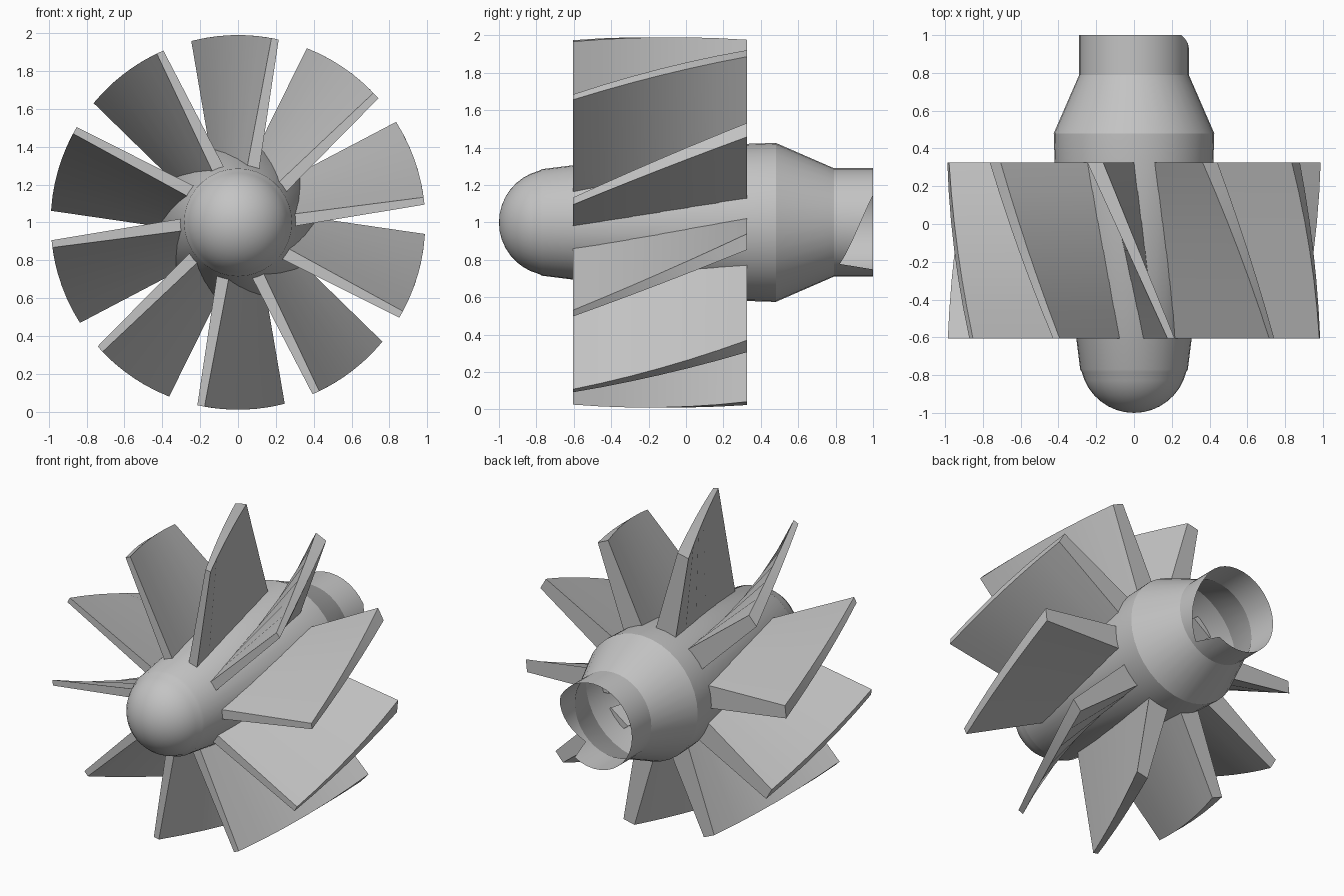
import bpy
import bmesh
from math import sin, cos, pi, radians, sqrt, degrees

if "Cube" in bpy.data.objects:
    bpy.data.objects.remove(bpy.data.objects["Cube"])

AXIS_Z = 1.0
SIDES = 36
BLADES = 10
TIP_RADIUS = 0.99

grey = bpy.data.materials.new("plain_grey")
grey.use_nodes = True
colour = (0.55, 0.55, 0.55, 1)
grey.diffuse_color = colour
grey.node_tree.nodes["Principled BSDF"].inputs["Base Color"].default_value = colour


def make_object(name, bm, angle):
    bmesh.ops.recalc_face_normals(bm, faces=bm.faces[:])
    mesh = bpy.data.meshes.new(name)
    bm.to_mesh(mesh)
    bm.free()
    mesh.materials.append(grey)
    obj = bpy.data.objects.new(name, mesh)
    bpy.context.collection.objects.link(obj)
    bpy.ops.object.select_all(action="DESELECT")
    obj.select_set(True)
    bpy.context.view_layer.objects.active = obj
    bpy.ops.object.shade_smooth_by_angle(angle=radians(angle))
    return obj


def lathe(name, profile, trim=None):
    """Spin (y, radius) points about the long axis; trim may shift y by angle."""
    bm = bmesh.new()
    rings = []
    for y, r in profile:
        if r == 0:
            rings.append([bm.verts.new((0, y, AXIS_Z))] * SIDES)
            continue
        ring = []
        for i in range(SIDES):
            a = 2 * pi * i / SIDES
            yy = trim(y, degrees(a)) if trim else y
            ring.append(bm.verts.new((r * cos(a), yy, AXIS_Z + r * sin(a))))
        rings.append(ring)
    for lower, upper in zip(rings, rings[1:]):
        for i in range(SIDES):
            j = (i + 1) % SIDES
            corners = [lower[i], lower[j], upper[j], upper[i]]
            bm.faces.new(list(dict.fromkeys(corners)))
    return make_object(name, bm, 25)


# Hub: rounded nose, slow cone under the blades, shoulder and taper
NOSE_R, NOSE_Y = 0.285, -0.715
nose = [(NOSE_Y - NOSE_R * cos(t), NOSE_R * sin(t))
        for t in (radians(76) * k / 8 for k in range(9))]
lathe("hub", nose + [(-0.77, 0.285), (0.32, 0.42), (0.48, 0.425), (0.79, 0.29)])


# Open tail tube with a slanted break in one side of the rim
def broken_rim(y, angle):
    a = angle if angle < 180 else angle - 360
    if y > 0.9 and -60 <= a <= 30:
        return 0.8 + 0.2 * (a + 60) / 90
    return y


lathe("tail_tube", [(0.79, 0.29), (1.0, 0.29)], broken_rim)


# Blades: (y, root height, root offset, root half width, tip offset, tip half width)
FRONT = (-0.605, 0.27, 0.077, 0.033, 0.196, 0.019)
BACK = (0.325, 0.38, -0.068, 0.08, -0.205, 0.042)
STEPS = 6


def blade(index):
    theta = 2 * pi * index / BLADES
    s, c = sin(theta), cos(theta)
    bm = bmesh.new()
    sections = []
    for k in range(STEPS + 1):
        t = k / STEPS
        y, h, root, root_w, tip, tip_w = [f + (b - f) * t for f, b in zip(FRONT, BACK)]
        flat = [(root - root_w, h), (root + root_w, h)]
        flat += [(o, sqrt(TIP_RADIUS ** 2 - o * o)) for o in (tip + tip_w, tip - tip_w)]
        sections.append([bm.verts.new((v * s + o * c, y, AXIS_Z + v * c - o * s))
                         for o, v in flat])
    for a, b in zip(sections, sections[1:]):
        for i in range(4):
            j = (i + 1) % 4
            bm.faces.new((a[i], a[j], b[j], b[i]))
    bm.faces.new(sections[0])
    bm.faces.new(sections[-1])
    make_object(f"blade_{index + 1}", bm, 30)


for n in range(BLADES):
    blade(n)
